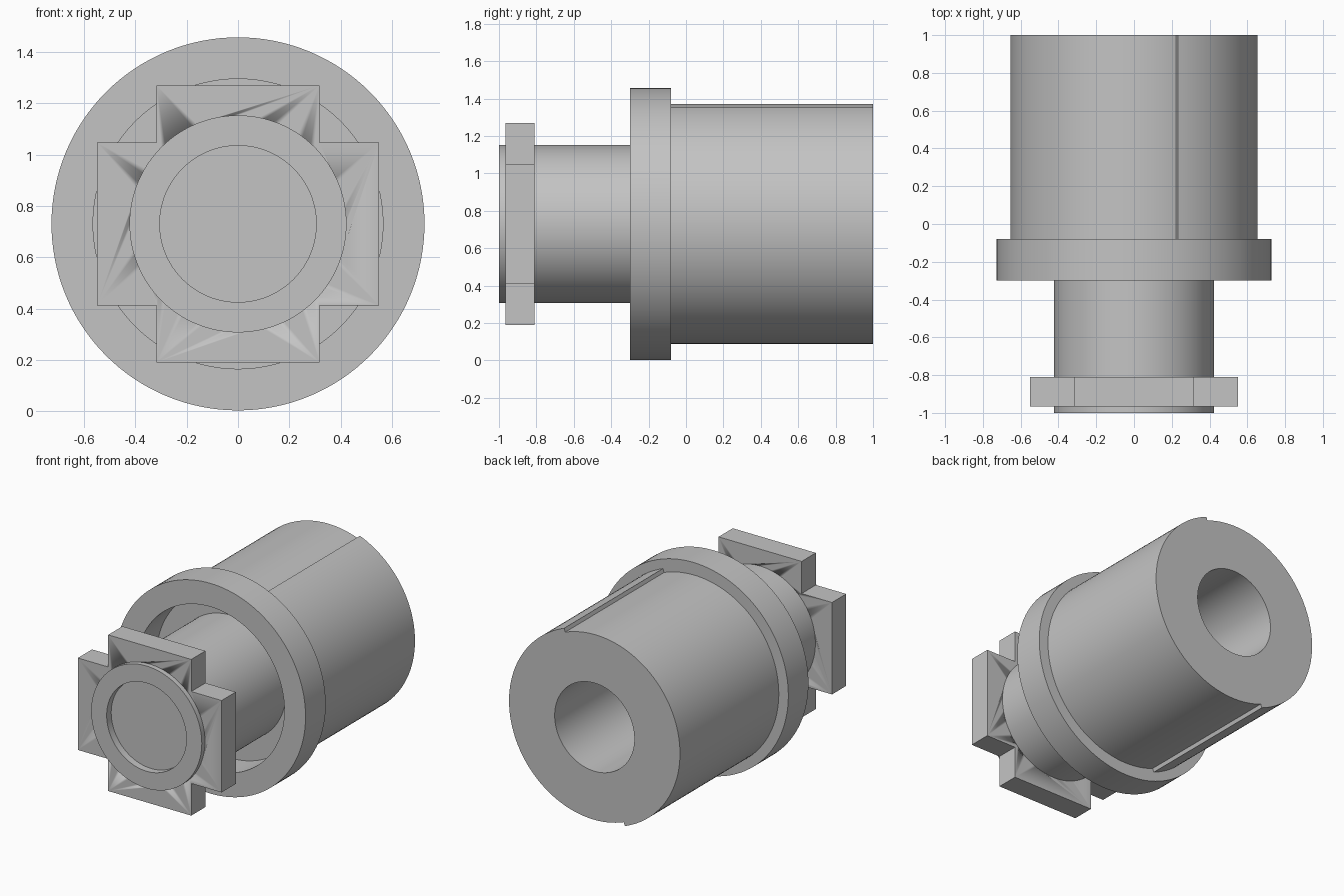
import bpy, bmesh, math

default = bpy.data.objects.get("Cube")
if default:
    bpy.data.objects.remove(default, do_unlink=True)

AXIS_Z = 0.73
SEGMENTS = 128

metal = bpy.data.materials.new("grey metal")
metal.use_nodes = True
GREY = (0.55, 0.55, 0.55, 1)
metal.diffuse_color = GREY
metal.node_tree.nodes["Principled BSDF"].inputs["Base Color"].default_value = GREY


def finish(name, bm):
    bmesh.ops.remove_doubles(bm, verts=bm.verts, dist=1e-5)
    bmesh.ops.recalc_face_normals(bm, faces=bm.faces)
    mesh = bpy.data.meshes.new(name)
    bm.to_mesh(mesh)
    bm.free()
    mesh.materials.append(metal)
    obj = bpy.data.objects.new(name, mesh)
    bpy.context.collection.objects.link(obj)
    bpy.ops.object.select_all(action='DESELECT')
    obj.select_set(True)
    bpy.context.view_layer.objects.active = obj
    bpy.ops.object.shade_smooth_by_angle(angle=math.radians(30))
    return obj


def ring(bm, y, outline):
    return [bm.verts.new((x, y, AXIS_Z + z)) for x, z in outline]


def circle(radius, count=SEGMENTS):
    return [(radius * math.cos(a), radius * math.sin(a))
            for a in (2 * math.pi * i / count for i in range(count))]


def bridge(bm, a, b):
    n = len(a)
    for i in range(n):
        j = (i + 1) % n
        bm.faces.new((a[i], a[j], b[j], b[i]))


def lathe(name, profile, closed=False):
    """Turn (radius, y) points about the long axis; open ends get capped."""
    bm = bmesh.new()
    rings = [ring(bm, y, circle(r)) for r, y in profile]
    for a, b in zip(rings, rings[1:]):
        bridge(bm, a, b)
    if closed:
        bridge(bm, rings[-1], rings[0])
    else:
        bm.faces.new(rings[0])
        bm.faces.new(rings[-1])
    return finish(name, bm)


# Round flange with an open pocket at the front
lathe("flange", [(0.565, -0.30), (0.727, -0.30), (0.727, -0.08), (0.565, -0.08)], closed=True)

# Hollow shaft with a shallow dish in its front end
lathe("shaft", [(0.305, -0.95), (0.305, -1), (0.423, -1), (0.423, -0.08),
                (0.305, -0.08), (0.305, -0.82)])

# Main drum: two spiral halves meeting at small steps, bored from the back
HALF = SEGMENTS // 2
START = math.radians(69.5)
outer, inner = [], []
for half in range(2):
    for i in range(HALF + 1):
        angle = START + math.pi * half - math.pi * i / HALF
        radius = 0.664 - 0.026 * i / HALF
        direction = (math.cos(angle), math.sin(angle))
        outer.append(tuple(radius * c for c in direction))
        inner.append(tuple(0.305 * c for c in direction))
bm = bmesh.new()
loops = [ring(bm, y, line) for y, line in
         ((-0.08, inner), (-0.08, outer), (1, outer), (1, inner))]
for k in range(4):
    bridge(bm, loops[k], loops[(k + 1) % 4])
bmesh.ops.dissolve_degenerate(bm, dist=1e-5, edges=bm.edges)
finish("drum", bm)

# Cross-shaped plate near the front end, with a hole for the shaft
ARM, WIDE, TALL = 0.318, 0.55, 0.54
quarter = [(WIDE, ARM), (ARM, ARM), (ARM, TALL)]
cross = (quarter
         + [(-x, z) for x, z in reversed(quarter)]
         + [(-x, -z) for x, z in quarter]
         + [(x, -z) for x, z in reversed(quarter)])
bm = bmesh.new()
front, back = ring(bm, -0.965, cross), ring(bm, -0.81, cross)
bm.faces.new(front)
bm.faces.new(back)
bridge(bm, front, back)
plate = finish("cross_plate", bm)

bm = bmesh.new()
ends = [ring(bm, y, circle(0.423)) for y in (-1.1, -0.7)]
bridge(bm, *ends)
for end in ends:
    bm.faces.new(end)
cutter = finish("plate_hole_cutter", bm)
cutter.hide_render = True
cutter.hide_set(True)
cut = plate.modifiers.new("shaft hole", 'BOOLEAN')
cut.operation = 'DIFFERENCE'
cut.solver = 'EXACT'
cut.object = cutter
